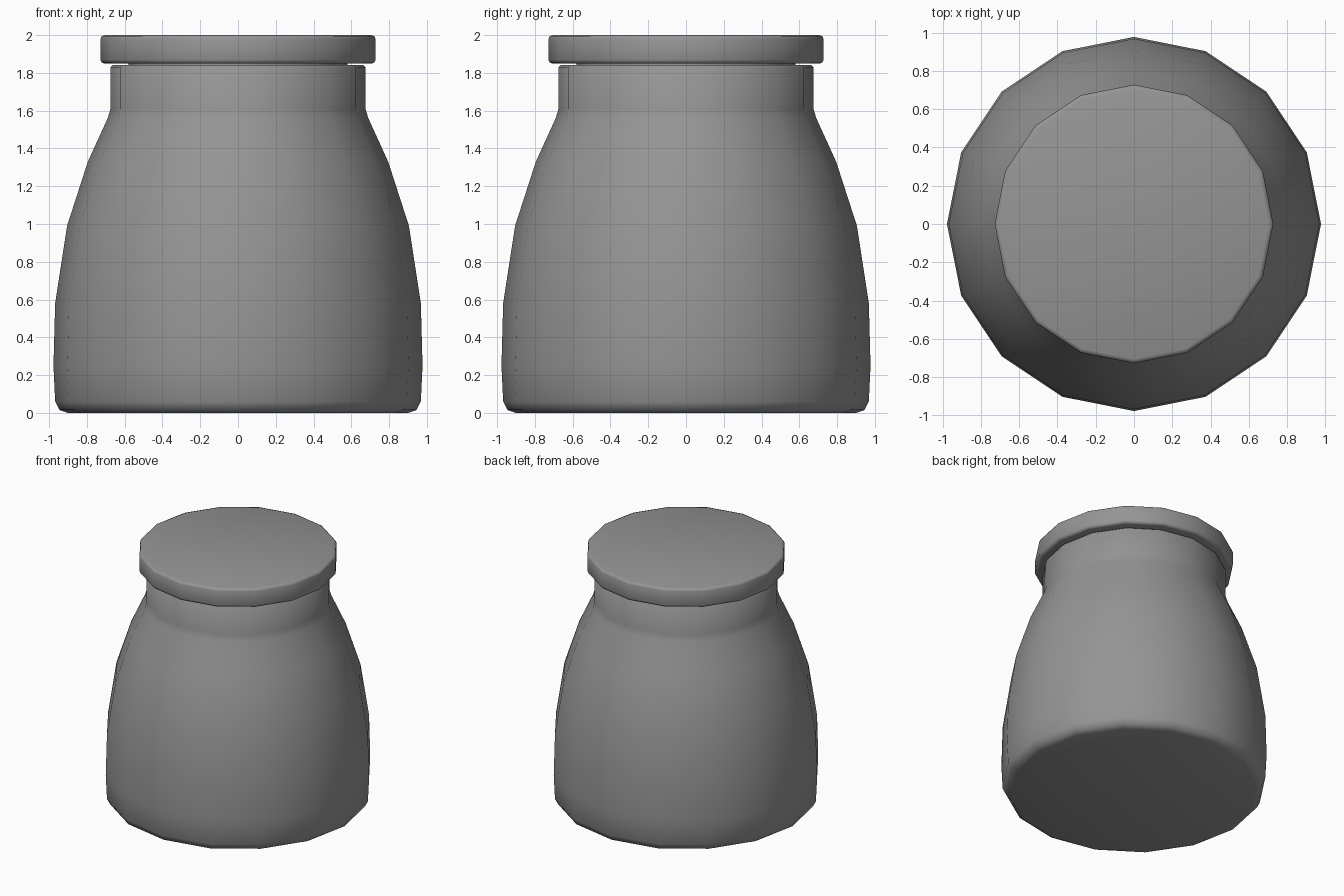
import bpy
import bmesh
import math

cube = bpy.data.objects.get("Cube")
if cube:
    bpy.data.objects.remove(cube, do_unlink=True)

SIDES = 16

# One plain grey for the whole jar
grey = bpy.data.materials.new("plain grey")
grey.use_nodes = True
colour = (0.3, 0.3, 0.3, 1.0)
grey.diffuse_color = colour
grey.node_tree.nodes["Principled BSDF"].inputs["Base Color"].default_value = colour


def turned(name, profile):
    """Turn a (radius, height) profile around z and cap both ends."""
    bm = bmesh.new()
    rings = []
    for radius, height in profile:
        ring = []
        for i in range(SIDES):
            a = 2 * math.pi * i / SIDES
            ring.append(bm.verts.new((radius * math.cos(a), radius * math.sin(a), height)))
        rings.append(ring)
    for low, high in zip(rings, rings[1:]):
        for i in range(SIDES):
            j = (i + 1) % SIDES
            bm.faces.new((low[i], low[j], high[j], high[i]))
    bm.faces.new(rings[0][::-1])
    bm.faces.new(rings[-1])
    mesh = bpy.data.meshes.new(name)
    bm.to_mesh(mesh)
    bm.free()
    mesh.materials.append(grey)
    obj = bpy.data.objects.new(name, mesh)
    bpy.context.collection.objects.link(obj)
    bpy.ops.object.select_all(action="DESELECT")
    obj.select_set(True)
    bpy.context.view_layer.objects.active = obj
    bpy.ops.object.shade_smooth_by_angle(angle=math.radians(50))
    return obj


# Jar body with rounded foot, sloping shoulder and straight neck
turned("jar_body", [
    (0.90, 0.0), (0.945, 0.015), (0.968, 0.06), (0.977, 0.25), (0.968, 0.58),
    (0.905, 0.99), (0.795, 1.33), (0.69, 1.56), (0.675, 1.61),
    (0.675, 1.83), (0.662, 1.842),
])

# Plug that fills the mouth under the lid
turned("lid_plug", [(0.58, 1.80), (0.58, 1.86)])

# Flat lid with small rounded rims
turned("lid", [
    (0.705, 1.849), (0.722, 1.855), (0.728, 1.87),
    (0.728, 1.98), (0.722, 1.994), (0.705, 2.0),
])
